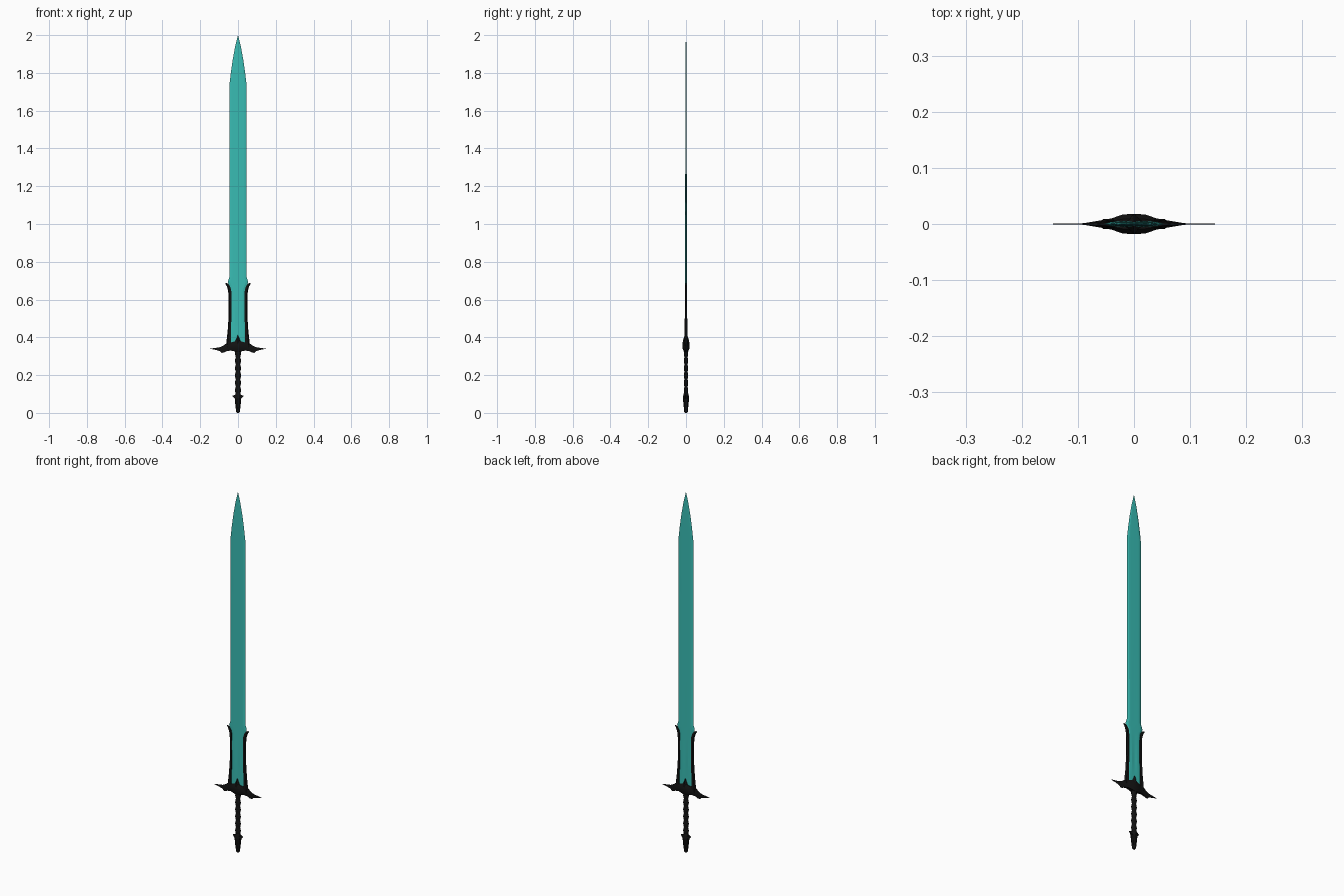
import bpy, bmesh, math

if "Cube" in bpy.data.objects:
    bpy.data.objects.remove(bpy.data.objects["Cube"])


def material(name, rgb):
    m = bpy.data.materials.new(name)
    m.diffuse_color = (*rgb, 1)
    m.use_nodes = True
    m.node_tree.nodes["Principled BSDF"].inputs["Base Color"].default_value = m.diffuse_color
    return m


TEAL = material("teal", (0.04, 0.50, 0.45))
BLACK = material("black", (0.006, 0.006, 0.006))


def loft(name, rings, mat, angle=30):
    """Skin a list of equal-length closed rings and cap both ends."""
    bm = bmesh.new()
    vs = [[bm.verts.new(p) for p in r] for r in rings]
    n = len(rings[0])
    for a, b in zip(vs, vs[1:]):
        for i in range(n):
            j = (i + 1) % n
            bm.faces.new((a[i], a[j], b[j], b[i]))
    bm.faces.new(vs[0])
    bm.faces.new(vs[-1])
    bmesh.ops.remove_doubles(bm, verts=bm.verts, dist=1e-5)
    bmesh.ops.recalc_face_normals(bm, faces=bm.faces)
    me = bpy.data.meshes.new(name)
    bm.to_mesh(me)
    bm.free()
    me.materials.append(mat)
    ob = bpy.data.objects.new(name, me)
    bpy.context.collection.objects.link(ob)
    bpy.context.view_layer.objects.active = ob
    ob.select_set(True)
    bpy.ops.object.shade_smooth_by_angle(angle=math.radians(angle))
    ob.select_set(False)
    return ob


def mirror_x(ob):
    ob.modifiers.new("mirror", 'MIRROR')


def lathe(name, profile, mat, sides=12, flat=1.0):
    """Turn (radius, z) points about z, flattened in y."""
    loft(name, [[(r * math.cos(t), r * flat * math.sin(t), z)
                 for t in (2 * math.pi * i / sides for i in range(sides))]
                for r, z in profile], mat, 35)


# Blade: (z, half width, half thickness), bevelled edges and a shallow fuller
def blade_ring(z, w, t):
    half = [(w, 0), (0.74 * w, 0.8 * t), (0.42 * w, t), (0, 0.75 * t)]
    top = half + [(-x, y) for x, y in half[-2::-1]]
    return [(x, y, z) for x, y in top + [(x, -y) for x, y in top[-2:0:-1]]]


loft("blade", [blade_ring(*s) for s in (
    (0.35, 0.045, 0.005), (0.40, 0.044, 0.005), (0.50, 0.040, 0.005), (0.66, 0.041, 0.0048),
    (0.685, 0.052, 0.0048), (0.695, 0.054, 0.0048), (0.72, 0.045, 0.0048),
    (1.25, 0.045, 0.004), (1.74, 0.045, 0.003), (1.80, 0.038, 0.003),
    (1.87, 0.028, 0.0025), (1.94, 0.015, 0.002), (2.0, 0.0003, 0.0002))], TEAL, 8)

# Dark rails flanking the lower blade, hooked at the top: (z, inner x, outer x, thickness)
rail = loft("blade_rail", [
    [(a, -t, z), (b * 0.7 + a * 0.3, -t, z), (b, 0, z),
     (b * 0.7 + a * 0.3, t, z), (a, t, z)]
    for z, a, b, t in (
        (0.35, 0.034, 0.064, 0.009), (0.38, 0.038, 0.061, 0.008), (0.43, 0.038, 0.055, 0.007),
        (0.52, 0.034, 0.049, 0.0065), (0.61, 0.034, 0.049, 0.006), (0.65, 0.036, 0.053, 0.006),
        (0.67, 0.042, 0.059, 0.005), (0.682, 0.050, 0.066, 0.003), (0.688, 0.062, 0.067, 0.001))],
    BLACK)
mirror_x(rail)

# Cross guard: (x, low z, high z, half thickness), tapering to blade-like wings
wing = [(0, 0.322, 0.385, 0.018), (0.02, 0.326, 0.378, 0.017), (0.04, 0.330, 0.372, 0.010),
        (0.062, 0.326, 0.368, 0.006), (0.074, 0.319, 0.358, 0.004), (0.086, 0.318, 0.352, 0.002),
        (0.095, 0.327, 0.348, 0.001), (0.12, 0.334, 0.344, 0.0008), (0.147, 0.339, 0.340, 0.0004)]
guard_stations = [(-x, l, h, t) for x, l, h, t in wing[:0:-1]] + wing


def guard_ring(x, l, h, t):
    d = h - l
    half = [(0.6 * t, l), (t, l + 0.3 * d), (t, l + 0.7 * d), (0.5 * t, h)]
    return [(x, y, z) for y, z in half] + [(x, -y, z) for y, z in half[::-1]]


loft("cross_guard", [guard_ring(*s) for s in guard_stations], BLACK)

# Central point of the guard rising over the blade
loft("guard_point", [[(-w, 0, z), (0, -t, z), (w, 0, z), (0, t, z)] for z, w, t in (
    (0.345, 0.032, 0.018), (0.375, 0.022, 0.0175), (0.395, 0.011, 0.013), (0.413, 0.001, 0.005))],
    BLACK)

# Ribbed grip
grip = []
for i in range(6):
    z = 0.10 + i * 0.039
    grip += [(0.0115, z), (0.0145, z + 0.010), (0.0155, z + 0.020), (0.0145, z + 0.030)]
lathe("grip", grip + [(0.012, 0.334)], BLACK, 12, 0.72)

# Pommel with a flattened body and a pointed collar
lathe("pommel", [(0.006, 0.0), (0.010, 0.006), (0.0115, 0.02), (0.015, 0.05),
                 (0.017, 0.075), (0.016, 0.092), (0.012, 0.105)], BLACK, 10, 0.98)
lug = loft("pommel_lug", [[(x, -t, l), (x, t, l), (x, t, h), (x, -t, h)] for x, l, h, t in (
    (0.0, 0.068, 0.096, 0.012), (0.016, 0.076, 0.094, 0.008), (0.030, 0.089, 0.092, 0.001))], BLACK)
mirror_x(lug)
